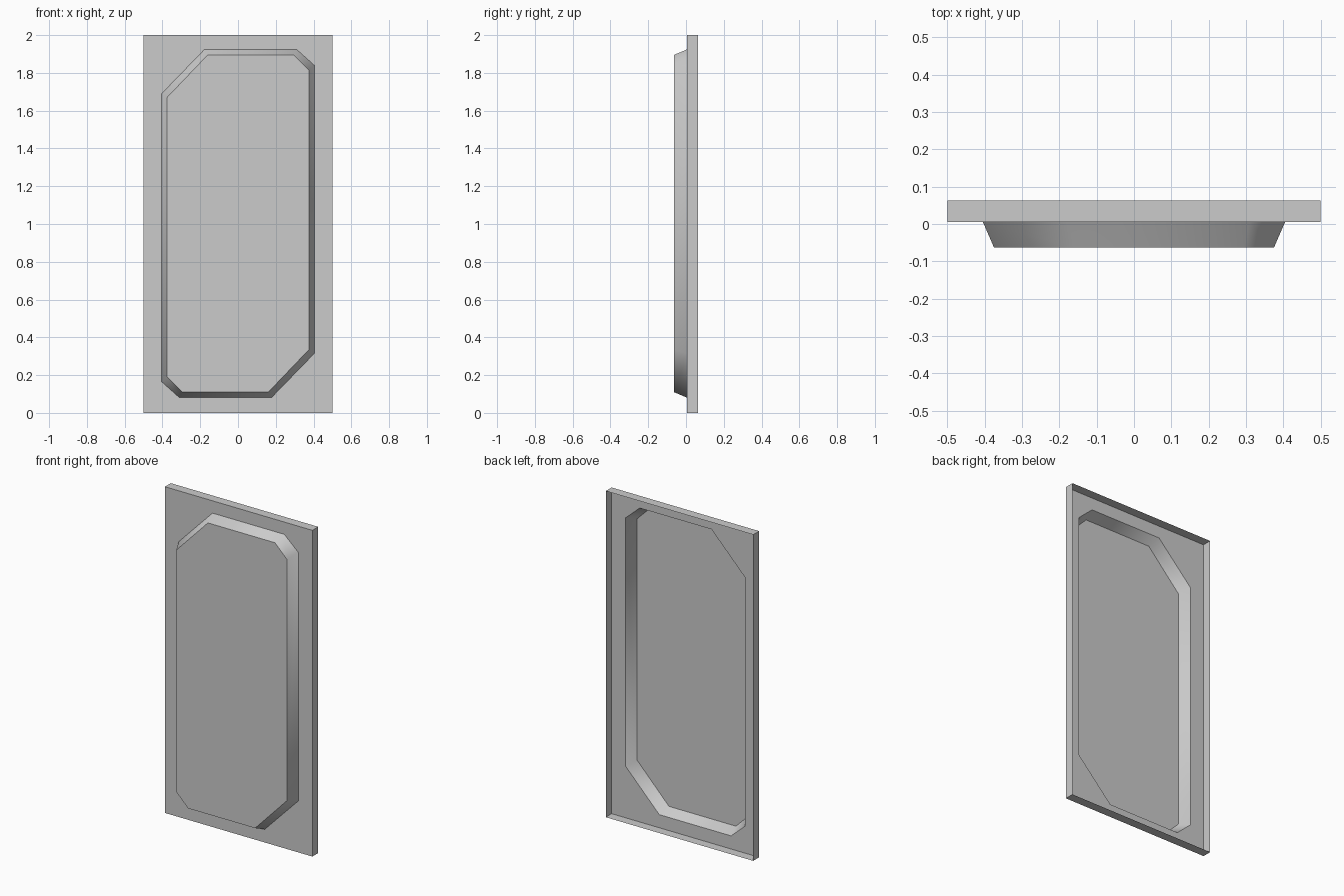
import bpy
import bmesh
import math

if "Cube" in bpy.data.objects:
    bpy.data.objects.remove(bpy.data.objects["Cube"], do_unlink=True)

BACK, FACE, RAISED = 0.063, 0.006, -0.063   # depths along y
MID = 1.0025                                # height of the panel's centre

grey = bpy.data.materials.new("plain_grey")
grey.use_nodes = True
grey.diffuse_color = (0.6, 0.6, 0.6, 1)
grey.node_tree.nodes["Principled BSDF"].inputs["Base Color"].default_value = (0.6, 0.6, 0.6, 1)


def ring(bm, outline, y):
    """Closed loop of vertices at depth y."""
    return [bm.verts.new((x, y, z)) for x, z in outline]


def bridge(bm, a, b):
    """Quads between two loops of equal length."""
    n = len(a)
    return [bm.faces.new((a[i], a[(i + 1) % n], b[(i + 1) % n], b[i])) for i in range(n)]


def clipped_outline(w, h, big, small):
    """Rectangle with two large and two small clipped corners, same after a half turn."""
    half = [(-w, h - big[1]), (-w + big[0], h), (w - small[0], h), (w, h - small[1])]
    return [(x, MID + z) for x, z in half] + [(-x, MID - z) for x, z in half]


bm = bmesh.new()
rect = [(-0.5, 0), (0.5, 0), (0.5, 2), (-0.5, 2)]

# Outer rim, open at the back
rim_back = ring(bm, rect, BACK)
rim_front = ring(bm, rect, FACE)
bridge(bm, rim_back, rim_front)

# Raised panel with sloping sides
foot = ring(bm, clipped_outline(0.405, 0.922, (0.228, 0.235), (0.095, 0.085)), FACE)
top = ring(bm, clipped_outline(0.375, 0.893, (0.215, 0.225), (0.08, 0.08)), RAISED)
bridge(bm, foot, top)
panel = bm.faces.new(top)

# Flat border between the rim and the panel
border = []
for loop in (rim_front, foot):
    for i, v in enumerate(loop):
        border.append(bm.edges.get((v, loop[(i + 1) % len(loop)])))
bmesh.ops.triangle_fill(bm, use_beauty=True, use_dissolve=False, edges=border)

# Make the sheet face forward
bmesh.ops.recalc_face_normals(bm, faces=bm.faces[:])
bm.normal_update()
if panel.normal.y > 0:
    bmesh.ops.reverse_faces(bm, faces=bm.faces[:])

mesh = bpy.data.meshes.new("raised_panel_sheet")
bm.to_mesh(mesh)
bm.free()
mesh.materials.append(grey)
sheet = bpy.data.objects.new("raised_panel_sheet", mesh)
bpy.context.collection.objects.link(sheet)

# Smooth around the slope, crisp at the flat faces
bpy.ops.object.select_all(action="DESELECT")
sheet.select_set(True)
bpy.context.view_layer.objects.active = sheet
bpy.ops.object.shade_smooth_by_angle(angle=math.radians(50))
